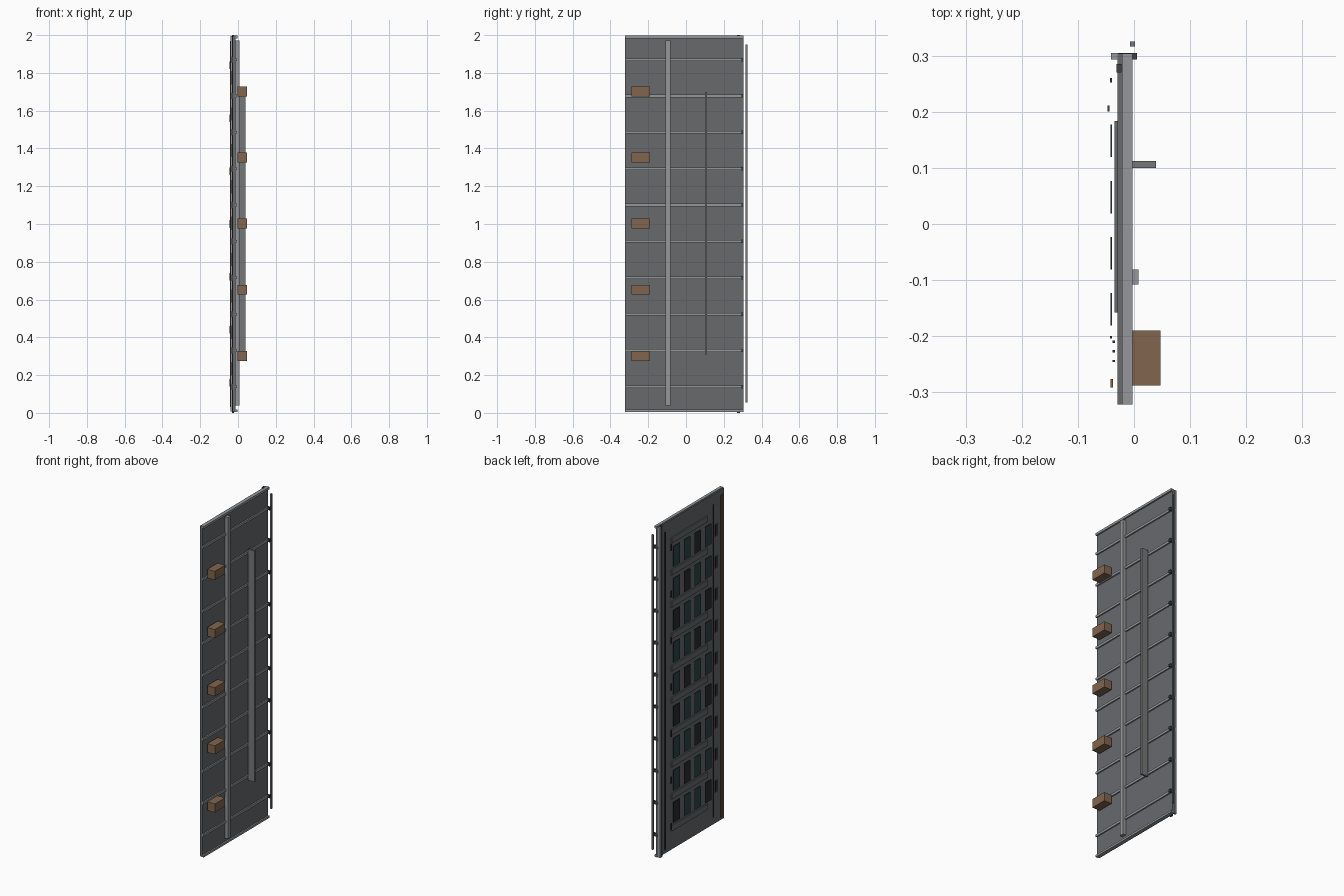
import bpy

if "Cube" in bpy.data.objects:
    bpy.data.objects.remove(bpy.data.objects["Cube"])


def material(name, rgb):
    m = bpy.data.materials.new(name)
    m.diffuse_color = (*rgb, 1)
    m.use_nodes = True
    m.node_tree.nodes["Principled BSDF"].inputs["Base Color"].default_value = m.diffuse_color
    return m


brown = material("brown", (0.22, 0.13, 0.075))
slate = material("slate_grey", (0.135, 0.143, 0.152))
trim = material("trim_grey", (0.30, 0.31, 0.325))
steel = material("steel_grey", (0.18, 0.185, 0.195))
dark = material("dark_metal", (0.05, 0.052, 0.058))
glass_dark = material("dark_glass", (0.02, 0.025, 0.03))
glass_teal = material("teal_glass", (0.025, 0.06, 0.065))


def box(name, x, y, z, mat):
    """Box from (min, max) ranges on each axis."""
    bpy.ops.mesh.primitive_cube_add(
        size=1, location=[(a + b) / 2 for a, b in (x, y, z)])
    o = bpy.context.object
    o.name = name
    o.scale = [b - a for a, b in (x, y, z)]
    bpy.ops.object.transform_apply(location=False, rotation=False, scale=True)
    o.data.materials.append(mat)
    return o


def around(c, size):
    return (c - size / 2, c + size / 2)


PITCH = 0.1925
floors = [0.138 + PITCH * i for i in range(10)]

# Main wall slab with top and bottom caps
box("wall_slab", (-0.029, -0.012), (-0.322, 0.304), (0.008, 1.994), slate)
box("top_cap", (-0.021, -0.003), (-0.322, 0.304), (1.983, 1.997), trim)
box("bottom_cap", (-0.021, -0.003), (-0.322, 0.304), (0.006, 0.018), trim)

# Floor bands, window-side strips and edge tabs
for z in floors:
    box("floor_band", (-0.014, -0.004), (-0.322, 0.297), around(z, 0.014), trim)
    box("window_strip", (-0.035, -0.028), (-0.158, 0.184), around(z, 0.035), slate)
    box("edge_tab", (-0.030, 0.005), (0.293, 0.305), around(z, 0.018), dark)

# Window panes, four per floor
for i, z in enumerate(floors[:-1]):
    for j, y in enumerate((-0.152, -0.052, 0.048, 0.148)):
        box("window_pane", (-0.042, -0.039), around(y, 0.058),
            around(z + PITCH / 2, 0.122), glass_teal if (i + j) % 3 else glass_dark)
    # Small vent bars beside the windows
    for y in (-0.210, -0.227, -0.244):
        box("vent_bar", (-0.038, -0.034), around(y, 0.004),
            around(z + PITCH / 2, 0.07), dark)

# Long vertical members on the window side
box("corner_post", (-0.041, -0.028), (0.293, 0.305), (0.008, 1.994), trim)
box("corner_pipe", (-0.031, -0.022), (0.270, 0.285), (0.0, 2.0), dark)
box("side_rail", (-0.043, -0.039), around(0.256, 0.008), (0.04, 1.95), dark)
box("thin_rod", (-0.043, -0.039), around(-0.202, 0.005), (0.06, 1.94), dark)
box("brown_strip", (-0.042, -0.037), (-0.291, -0.276), (0.03, 1.97), brown)
for i in range(7):
    box("wall_plate", (-0.047, -0.044), around(0.206, 0.011),
        around(0.16 + 0.28 * i, 0.04), dark)

# Parts on the plain side
box("vertical_rib", (-0.014, 0.008), (-0.108, -0.081), (0.038, 1.972), trim)
box("vertical_fin", (-0.004, 0.039), (0.100, 0.112), (0.31, 1.70), steel)
box("outer_rod", (-0.007, 0.002), (0.316, 0.325), (0.055, 1.95), steel)
for i in range(5):
    box("brown_block", (-0.003, 0.047), (-0.288, -0.190),
        around(0.302 + 0.35 * i, 0.052), brown)
